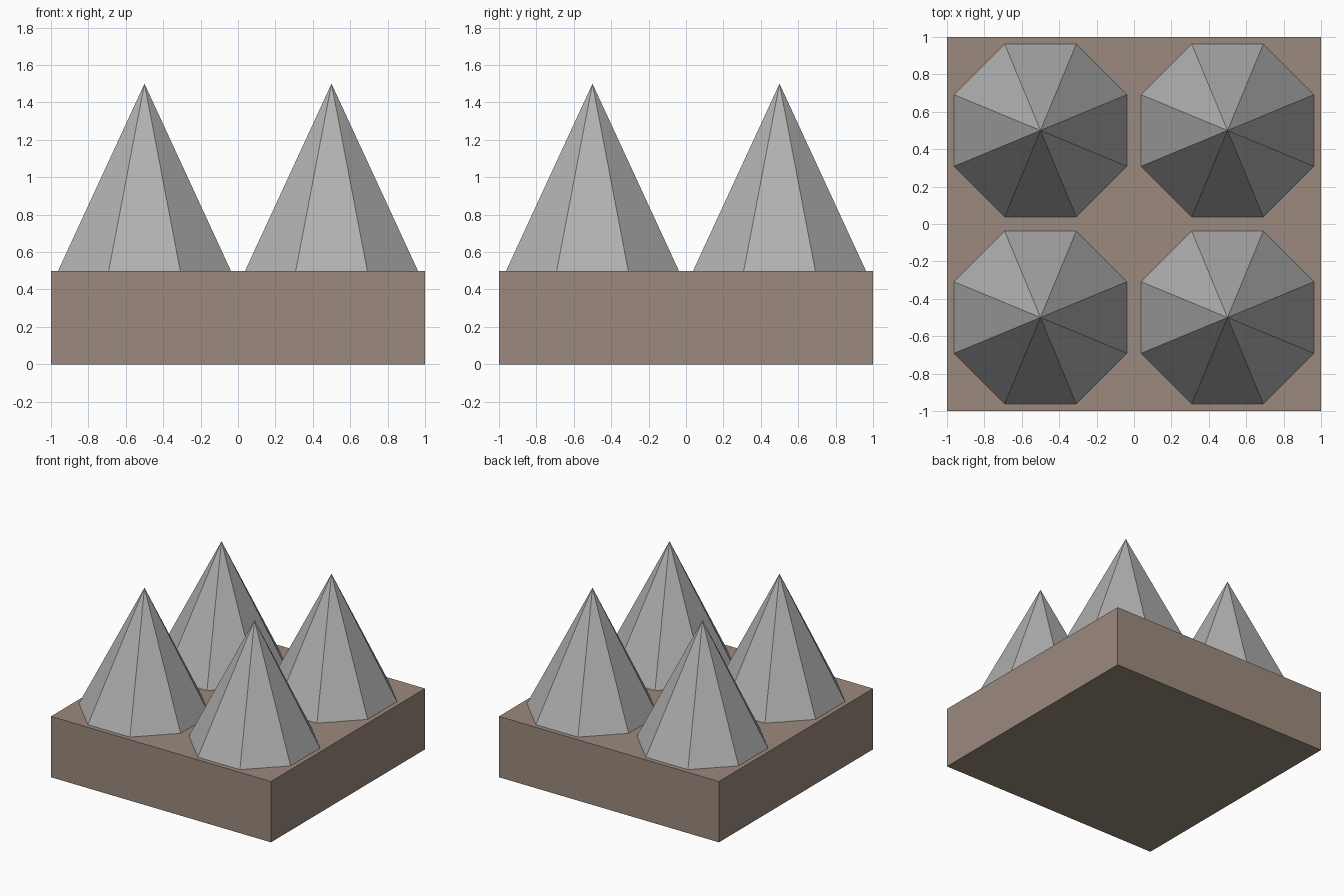
import bpy
import bmesh
from math import radians
from mathutils import Matrix, Vector

default_cube = bpy.data.objects.get("Cube")
if default_cube:
    bpy.data.objects.remove(default_cube, do_unlink=True)


def make_material(name, rgb):
    mat = bpy.data.materials.new(name)
    mat.use_nodes = True
    color = (*rgb, 1.0)
    mat.diffuse_color = color
    mat.node_tree.nodes["Principled BSDF"].inputs["Base Color"].default_value = color
    return mat


def make_object(name, bm, mat, location):
    mesh = bpy.data.meshes.new(name)
    bm.to_mesh(mesh)
    bm.free()
    mesh.materials.append(mat)
    obj = bpy.data.objects.new(name, mesh)
    obj.location = location
    bpy.context.collection.objects.link(obj)
    return obj


brown = make_material("dull brown", (0.33, 0.255, 0.205))
grey = make_material("metal grey", (0.44, 0.44, 0.44))

BASE_HEIGHT = 0.5
SPIKE_HEIGHT = 1.0

# Square base block
bm = bmesh.new()
bmesh.ops.create_cube(bm, size=1.0)
bmesh.ops.scale(bm, vec=Vector((2, 2, BASE_HEIGHT)), verts=bm.verts)
make_object("base_block", bm, brown, (0, 0, BASE_HEIGHT / 2))

# Four eight-sided spikes, flat sides facing the block's edges
for depth, y in (("front", -0.5), ("back", 0.5)):
    for side, x in (("right", -0.5), ("left", 0.5)):
        bm = bmesh.new()
        bmesh.ops.create_cone(
            bm, cap_ends=False, segments=8, radius1=0.5, radius2=0,
            depth=SPIKE_HEIGHT, matrix=Matrix.Rotation(radians(22.5), 4, "Z"))
        bmesh.ops.remove_doubles(bm, verts=bm.verts, dist=0.001)
        bmesh.ops.recalc_face_normals(bm, faces=bm.faces)
        make_object(f"spike_{depth}_{side}", bm, grey,
                    (x, y, BASE_HEIGHT + SPIKE_HEIGHT / 2))
